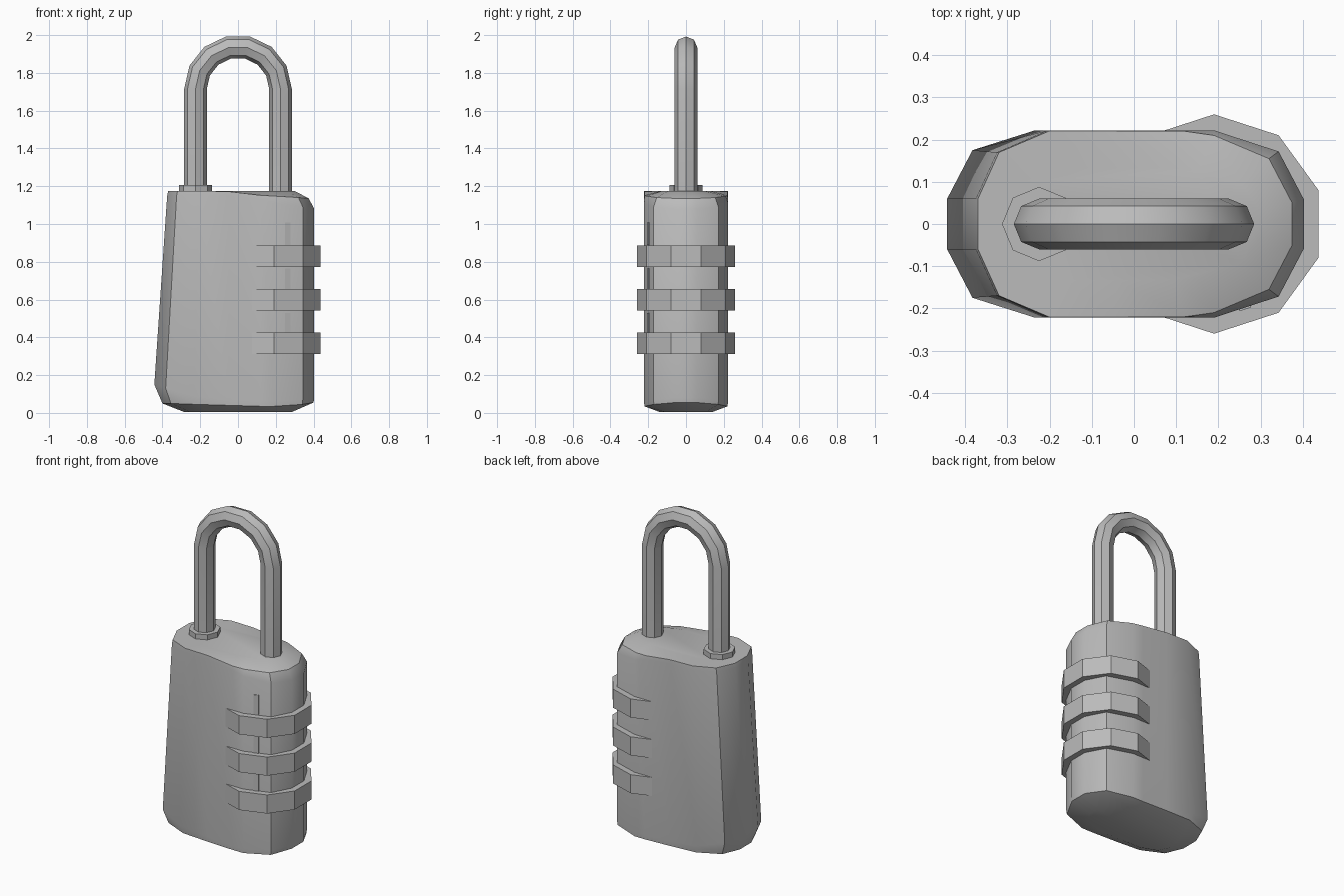
import bpy, bmesh, math

if "Cube" in bpy.data.objects:
    bpy.data.objects.remove(bpy.data.objects["Cube"])

grey = bpy.data.materials.new("metal grey")
grey.diffuse_color = (0.5, 0.5, 0.5, 1)
grey.use_nodes = True
grey.node_tree.nodes["Principled BSDF"].inputs["Base Color"].default_value = grey.diffuse_color


def finish(name, bm, angle=30):
    bmesh.ops.recalc_face_normals(bm, faces=bm.faces[:])
    me = bpy.data.meshes.new(name)
    bm.to_mesh(me)
    bm.free()
    me.materials.append(grey)
    ob = bpy.data.objects.new(name, me)
    bpy.context.collection.objects.link(ob)
    bpy.ops.object.select_all(action='DESELECT')
    ob.select_set(True)
    bpy.context.view_layer.objects.active = ob
    bpy.ops.object.shade_smooth_by_angle(angle=math.radians(angle))
    return ob


def loft(name, rings, angle=30):
    """Skin a list of equal-length closed rings and cap both ends."""
    bm = bmesh.new()
    loops = [[bm.verts.new(p) for p in r] for r in rings]
    n = len(loops[0])
    for a, b in zip(loops, loops[1:]):
        for i in range(n):
            j = (i + 1) % n
            bm.faces.new((a[i], a[j], b[j], b[i]))
    bm.faces.new(loops[0])
    bm.faces.new(loops[-1])
    return finish(name, bm, angle)


def mirrored(half):
    return half + [(x, -y, z) for x, y, z in reversed(half)]


def prism(name, cx, cy, r, n, z0, z1, turn):
    ring = [(cx + r * math.cos(turn + 2 * math.pi * i / n),
             cy + r * math.sin(turn + 2 * math.pi * i / n)) for i in range(n)]
    return loft(name, [[(x, y, z) for x, y in ring] for z in (z0, z1)], 20)


# Body: half outlines from the left end to the right end
base = [(-.40, .055, .05), (-.355, .16, .05), (-.22, .215, .045), (-.05, .22, .04),
        (.12, .22, .035), (.19, .22, .035), (.34, .17, .045), (.40, .055, .055)]
low = [(-.443, .06, .15), (-.383, .175, .13), (-.235, .222, .09), (-.05, .222, .07),
       (.12, .222, .06), (.19, .222, .06), (.343, .172, .07), (.403, .058, .08)]
high = [(-.375, .06, 1.15), (-.325, .17, 1.15), (-.205, .222, 1.15), (-.05, .222, 1.15),
        (.12, .222, 1.13), (.19, .222, 1.11), (.343, .172, 1.09), (.403, .058, 1.08)]
rim = [(-.37, .06, 1.175), (-.32, .17, 1.175), (-.2, .221, 1.175), (-.05, .221, 1.172),
       (.12, .22, 1.152), (.19, .21, 1.148), (.32, .155, 1.14), (.375, .05, 1.135)]
under = [(x * .72, y * .65, .006) for x, y, z in base]
crown = [(x * .8, y * .6, 1.175) for x, y, z in rim]
loft("body", [mirrored(r) for r in (under, base, low, high, rim, crown)])

# Number dials
for i, z in enumerate((.312, .542, .772)):
    prism(f"dial_{i + 1}", .19, 0, .26, 10, z, z + .113, math.pi / 10)

# Index marks between the dials, set on the slanted front corner
slope = .05 / .15
for i, (z0, z1) in enumerate(((.425, .53), (.655, .765), (.89, 1.008))):
    foot = [(x, -.222 + (x - .19) * slope + d) for x, d in
            ((.25, -.005), (.277, -.005), (.277, .004), (.25, .004))]
    loft(f"index_mark_{i + 1}", [[(x, y, z) for x, y in foot] for z in (z0, z1)])

# Shackle: octagonal tube along two legs and a seven-segment arch
R, r, zc = .225, .06, 1.715
path = [(R, 1.1, 0)] + [(R, zc, k * math.pi / 7) for k in range(8)] + [(R, 1.1, math.pi)]
rings = []
for rad, z, a in path:
    ring = []
    for k in range(8):
        t = k * math.pi / 4
        d = rad + r * math.cos(t)
        ring.append((d * math.cos(a), r * math.sin(t), z + d * math.sin(a)))
    rings.append(ring)
loft("shackle", rings)

# Collar around the left leg
prism("collar", -.225, 0, .088, 8, 1.15, 1.206, 0)
